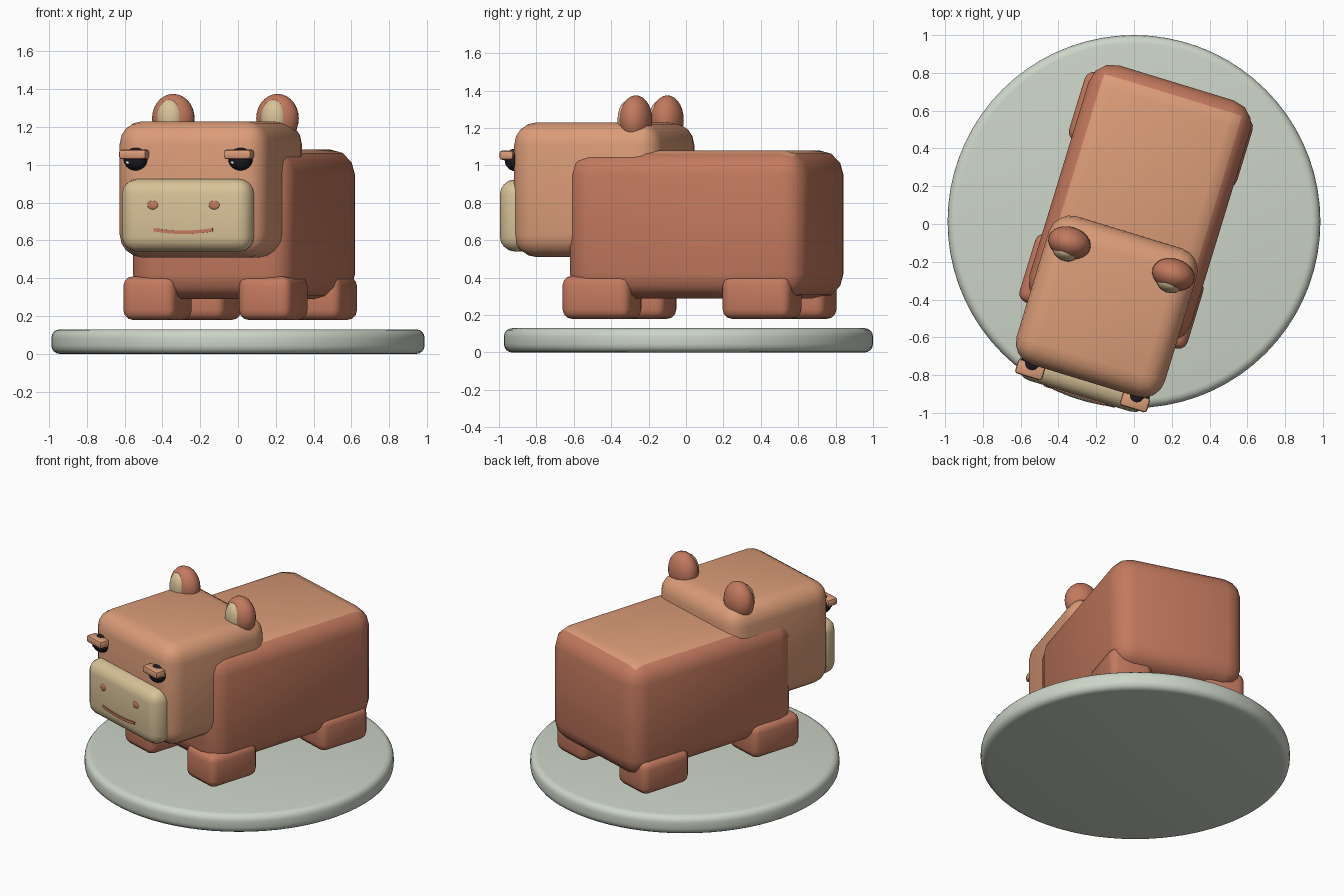
import bpy, bmesh, math
from mathutils import Matrix, Vector

if "Cube" in bpy.data.objects:
    bpy.data.objects.remove(bpy.data.objects["Cube"])

# Animal stands turned on its plinth
TURN = Matrix.Rotation(math.radians(-17), 4, 'Z')
MID = -0.01  # symmetry plane of the animal


def material(name, rgb):
    def lin(c):
        c /= 255
        return c / 12.92 if c <= 0.04045 else ((c + 0.055) / 1.055) ** 2.4
    m = bpy.data.materials.new(name)
    m.diffuse_color = (*[lin(c) for c in rgb], 1)
    m.use_nodes = True
    m.node_tree.nodes["Principled BSDF"].inputs["Base Color"].default_value = m.diffuse_color
    return m


TAN = material("light_tan", (219, 156, 120))
BROWN = material("red_brown", (195, 121, 94))
CREAM = material("cream", (216, 194, 152))
STONE = material("pale_stone", (204, 212, 199))
BLACK = material("eye_black", (28, 27, 34))
WHITE = material("eye_glint", (225, 225, 220))


def finish(name, bm, mats, matrix=TURN, angle=40):
    mesh = bpy.data.meshes.new(name)
    bmesh.ops.recalc_face_normals(bm, faces=bm.faces)
    bm.to_mesh(mesh)
    bm.free()
    for m in mats:
        mesh.materials.append(m)
    ob = bpy.data.objects.new(name, mesh)
    bpy.context.collection.objects.link(ob)
    ob.matrix_world = matrix
    bpy.ops.object.select_all(action='DESELECT')
    ob.select_set(True)
    bpy.context.view_layer.objects.active = ob
    bpy.ops.object.shade_smooth_by_angle(angle=math.radians(angle))
    return ob


def rounded_box(name, lo, hi, bevel, mats, segments=4, top_rule=None):
    lo, hi = Vector(lo), Vector(hi)
    bm = bmesh.new()
    bmesh.ops.create_cube(bm, size=1, matrix=Matrix.Translation((lo + hi) / 2)
                          @ Matrix.Diagonal((*(hi - lo), 1)))
    bmesh.ops.bevel(bm, geom=bm.edges[:], offset=bevel, segments=segments,
                    profile=0.5, affect='EDGES')
    bm.normal_update()
    if top_rule is not None:
        for f in bm.faces:
            f.material_index = int(f.normal.z > top_rule)
    return finish(name, bm, mats)


def ball(name, centre, radii, mat):
    bm = bmesh.new()
    bmesh.ops.create_uvsphere(bm, u_segments=24, v_segments=14, radius=1,
                              matrix=Matrix.Translation(centre)
                              @ Matrix.Diagonal((*radii, 1)))
    return finish(name, bm, [mat])


# Round plinth
bm = bmesh.new()
bmesh.ops.create_cone(bm, cap_ends=True, segments=72, radius1=0.987,
                      radius2=0.987, depth=0.13,
                      matrix=Matrix.Translation((0, 0.013, 0.065)))
rims = [e for e in bm.edges if abs(e.verts[0].co.z - e.verts[1].co.z) < 1e-4]
bmesh.ops.bevel(bm, geom=rims, offset=0.045, segments=4, profile=0.5,
                affect='EDGES')
finish("plinth", bm, [STONE], Matrix.Identity(4))

# Body with a lighter back
rounded_box("body", (-0.45, -0.55, 0.29), (0.445, 0.78, 1.08), 0.13,
            [BROWN, TAN], 3, top_rule=0.8)

# Head and muzzle
rounded_box("head", (MID - 0.41, -0.87, 0.51), (MID + 0.41, -0.05, 1.23), 0.12, [TAN])
rounded_box("muzzle", (MID - 0.36, -0.955, 0.54), (MID + 0.36, -0.78, 0.925), 0.08, [CREAM])

for side, s in (("left", -1), ("right", 1)):
    # Feet
    for place, y in (("front", -0.375), ("back", 0.52)):
        x = MID + s * 0.32
        rounded_box(f"{place}_{side}_leg", (x - 0.145, y - 0.19, 0.18),
                    (x + 0.145, y + 0.19, 0.41), 0.05, [BROWN], 3)
    # Ears with cream insides
    x = MID + s * 0.288
    ball(f"{side}_ear", (x, -0.195, 1.245), (0.115, 0.085, 0.13), BROWN)
    ball(f"{side}_inner_ear", (x - 0.005, -0.245, 1.245), (0.07, 0.05, 0.1), CREAM)
    # Eyes, glints and heavy brows
    x = MID + s * 0.29
    ball(f"{side}_eye", (x, -0.87, 1.03), (0.065, 0.055, 0.06), BLACK)
    ball(f"{side}_eye_glint", (x - 0.03, -0.912, 1.012), (0.012, 0.008, 0.009), WHITE)
    rounded_box(f"{side}_brow", (x - 0.075, -0.938, 1.03),
                (x + 0.075, -0.86, 1.08), 0.014, [TAN], 2)
    # Nostrils
    ball(f"{side}_nostril", (MID + s * 0.17, -0.954, 0.787), (0.03, 0.008, 0.023), BROWN)

# Mouth: a thin, slightly sagging strip
bm = bmesh.new()
rows = []
for i in range(-4, 5):
    t = i / 4
    z = 0.643 + 0.014 * t * t
    rows.append([bm.verts.new((MID + 0.163 * t, y, z + dz))
                 for y, dz in ((-0.961, -0.009), (-0.961, 0.009),
                               (-0.953, 0.009), (-0.953, -0.009))])
for a, b in zip(rows, rows[1:]):
    for k in range(4):
        n = (k + 1) % 4
        bm.faces.new((a[k], a[n], b[n], b[k]))
bm.faces.new(rows[0])
bm.faces.new(rows[-1][::-1])
finish("mouth", bm, [BROWN])
